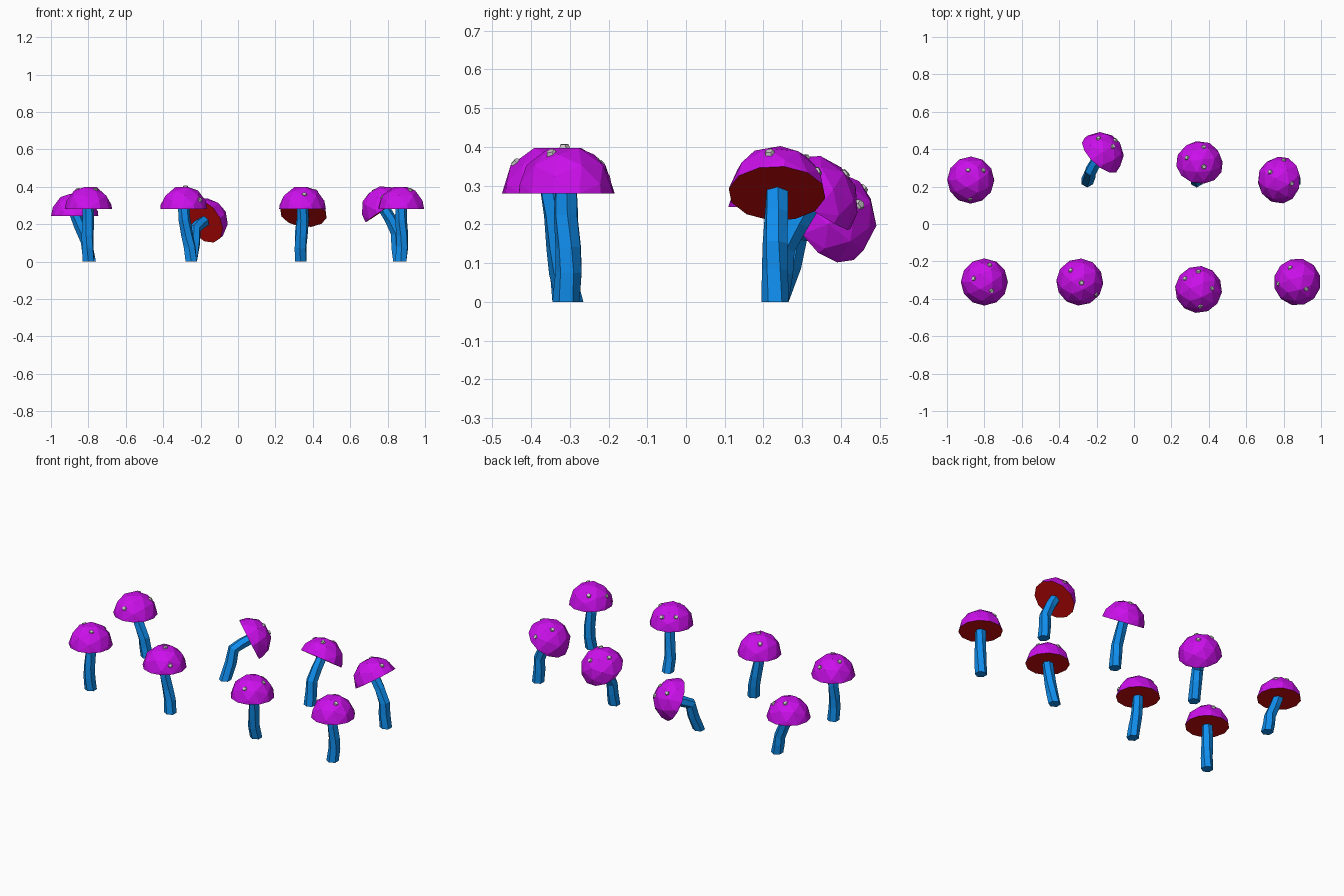
import bpy, bmesh, random
from math import pi, cos, sin, sqrt
from mathutils import Vector, Matrix

if "Cube" in bpy.data.objects:
    bpy.data.objects.remove(bpy.data.objects["Cube"])

random.seed(4)
R = 0.126  # cap radius


def material(name, rgb):
    m = bpy.data.materials.new(name)
    m.diffuse_color = (*rgb, 1)
    m.use_nodes = True
    m.node_tree.nodes["Principled BSDF"].inputs["Base Color"].default_value = m.diffuse_color
    return m


PURPLE = material("purple", (0.6, 0.005, 0.83))
RED = material("red", (0.6, 0.003, 0.003))
BLUE = material("blue", (0.005, 0.27, 0.85))


def finish(bm, name, mat=None):
    bmesh.ops.recalc_face_normals(bm, faces=bm.faces)
    me = bpy.data.meshes.new(name)
    bm.to_mesh(me)
    bm.free()
    ob = bpy.data.objects.new(name, me)
    bpy.context.collection.objects.link(ob)
    if mat:
        me.materials.append(mat)
    return ob


def make_cap(name, centre, normal):
    # faceted half ball with a face on top, and a flat red underside
    bm = bmesh.new()
    bmesh.ops.create_icosphere(bm, subdivisions=2, radius=R)
    top = max(bm.faces, key=lambda f: f.calc_center_median().length * -1 + f.calc_area() * 10)
    turn = top.calc_center_median().rotation_difference(Vector((0, 0, 1))).to_matrix()
    spin = Matrix.Rotation(random.uniform(0, 2 * pi), 3, 'Z')
    bmesh.ops.transform(bm, matrix=(spin @ turn).to_4x4(), verts=bm.verts)
    bmesh.ops.bisect_plane(bm, geom=bm.verts[:] + bm.edges[:] + bm.faces[:], dist=1e-5,
                           plane_co=(0, 0, 0), plane_no=(0, 0, 1), clear_inner=True)
    for v in bm.verts:
        if abs(v.co.z) < 1e-4:
            v.co = v.co.normalized() * R
    rim = [e for e in bm.edges if e.is_boundary]
    under = bmesh.ops.contextual_create(bm, geom=rim)["faces"]
    for f in under:
        f.material_index = 1
    tilt = Vector((0, 0, 1)).rotation_difference(normal).to_matrix().to_4x4()
    bmesh.ops.transform(bm, matrix=Matrix.Translation(centre) @ tilt, verts=bm.verts)
    ob = finish(bm, name, PURPLE)
    ob.data.materials.append(RED)


def make_stem(name, path):
    # six-sided tube with slight kinks
    bm = bmesh.new()
    pts = [Vector(p) for p in path]
    rings = []
    for i, p in enumerate(pts):
        d = (pts[min(i + 1, len(pts) - 1)] - pts[max(i - 1, 0)]).normalized()
        if i == 0:
            d = Vector((0, 0, 1))
        q = Vector((0, 0, 1)).rotation_difference(d)
        r = 0.035 - 0.004 * i / (len(pts) - 1)
        twist = 0.12 * i
        rings.append([bm.verts.new(p + q @ Vector((r * sin(a + twist), r * cos(a + twist), 0)))
                      for a in (k * pi / 3 for k in range(6))])
    for lo, hi in zip(rings, rings[1:]):
        for k in range(6):
            n = (k + 1) % 6
            bm.faces.new((lo[k], lo[n], hi[n], hi[k]))
    bm.faces.new(rings[0])
    bm.faces.new(rings[-1])
    finish(bm, name, BLUE)


def make_spots(name, centre, dirs):
    # small raised five-sided warts
    bm = bmesh.new()
    for d in dirs:
        d = Vector(d).normalized()
        m = (Matrix.Translation(centre + d * (R * 0.955))
             @ Vector((0, 0, 1)).rotation_difference(d).to_matrix().to_4x4())
        bmesh.ops.create_cone(bm, cap_ends=True, segments=5, radius1=0.017,
                              radius2=0.011, depth=0.014, matrix=m)
    finish(bm, name)


# (base xy, cap rim centre, cap normal, stem elbow or None, spots as seen from above)
UP = (0, 0, 1)
mushrooms = [
    ((-.80, -.31), (-.80, -.31, .28), UP, None, [(-.06, .02), (.04, -.05), (.03, .095)]),
    ((-.25, -.31), (-.29, -.31, .28), UP, None, [(-.05, .065), (.01, -.005), (.09, -.07)]),
    ((.335, -.30), (.345, -.35, .28), UP, None, [(-.075, .06), (.075, .005), (.01, -.095), (0, .1)]),
    ((.87, -.31), (.873, -.31, .28), UP, None, [(-.04, .08), (.05, -.04), (-.105, -.01)]),
    ((-.79, .23), (-.873, .235, .245), UP, (-.81, .23, .11), [(-.015, .055), (.07, .055), (-.005, -.105)]),
    ((-.25, .23), (-.18, .367, .215), (.63, .66, .42), (-.23, .285, .175), [(-.01, .095), (.07, .05), (.085, .085)]),
    ((.335, .23), (.35, .32, .255), (.1, .55, .83), (.335, .25, .14), [(-.07, .035), (.025, .095), (.025, -.015)]),
    ((.86, .23), (.785, .235, .28), (-.56, .02, .83), (.85, .23, .15), [(-.06, .045), (.015, .11), (.06, -.02)]),
]

for i, (base, c, n, elbow, spots) in enumerate(mushrooms, 1):
    c, n = Vector(c), Vector(n).normalized()
    b = Vector((*base, 0))
    e = Vector(elbow) if elbow else b.lerp(c, 0.5) + Vector((random.uniform(-.008, .008), random.uniform(-.008, .008), 0))
    k = Vector((random.uniform(-.006, .006), random.uniform(-.006, .006), 0))
    make_stem(f"stem_{i}", [b, b.lerp(e, 0.55) + k, e, e.lerp(c, 0.6) - k, c + n * 0.02])
    make_cap(f"cap_{i}", c, n)
    make_spots(f"spots_{i}", c, [(x, y, sqrt(max(0, R * R - x * x - y * y))) for x, y in spots])
